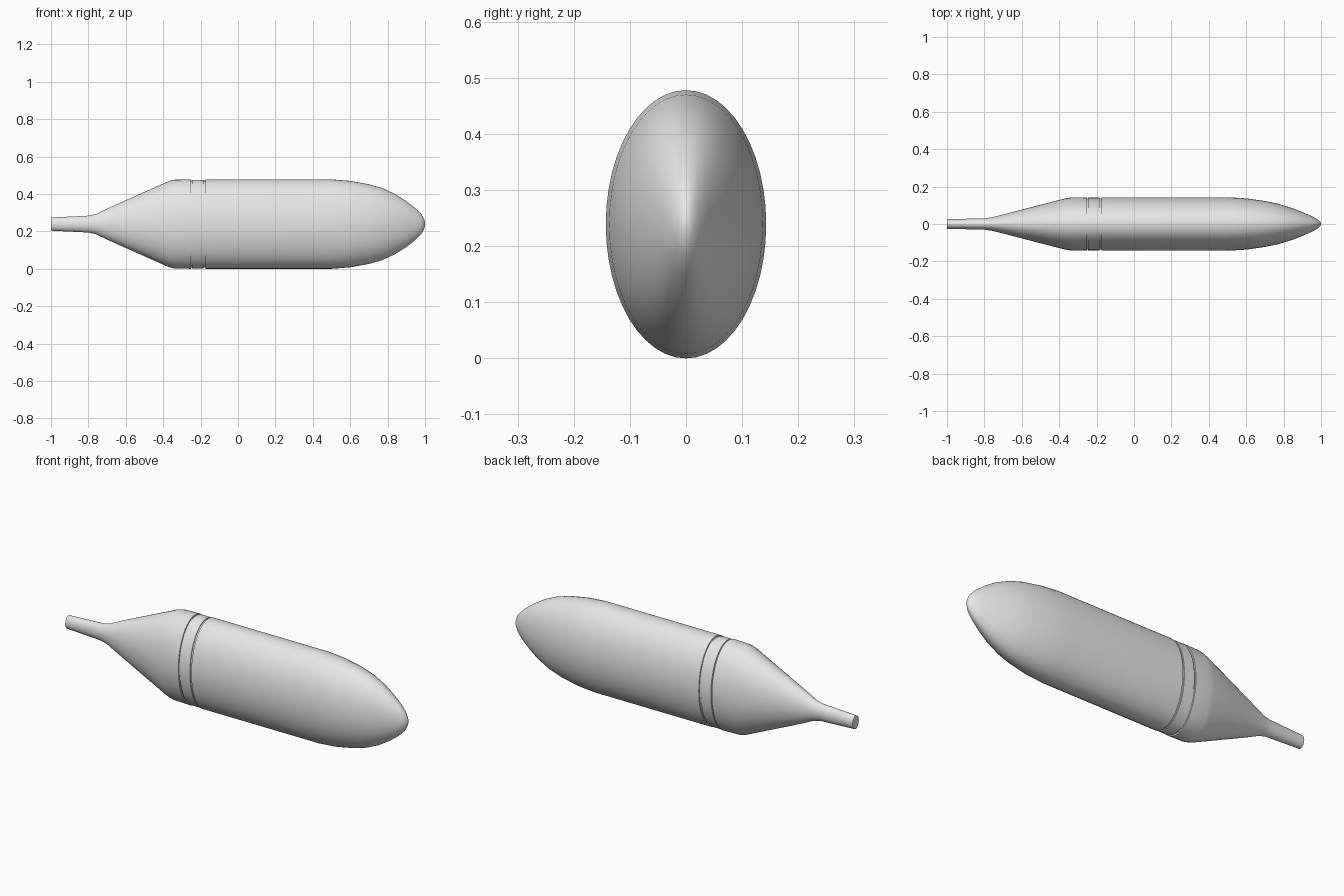
import bpy, bmesh, math

default = bpy.data.objects.get("Cube")
if default:
    bpy.data.objects.remove(default, do_unlink=True)

# One plain grey for the whole model
grey = bpy.data.materials.new("plain_grey")
grey.use_nodes = True
colour = (0.8, 0.8, 0.8, 1)
grey.diffuse_color = colour
grey.node_tree.nodes["Principled BSDF"].inputs["Base Color"].default_value = colour

SIDES = 48
HALF_HEIGHT, HALF_WIDTH = 0.239, 0.143


def loft(name, sections):
    """Join elliptical sections (x, half width, half height) along x."""
    bm = bmesh.new()
    rings = []
    for x, w, h in sections:
        ring = []
        for i in range(SIDES):
            a = math.tau * i / SIDES
            ring.append(bm.verts.new((x, w * math.cos(a), HALF_HEIGHT + h * math.sin(a))))
        rings.append(ring)
    for a, b in zip(rings, rings[1:]):
        for i in range(SIDES):
            j = (i + 1) % SIDES
            bm.faces.new((a[i], a[j], b[j], b[i]))
    bm.faces.new(rings[0])
    bm.faces.new(rings[-1])
    bmesh.ops.recalc_face_normals(bm, faces=bm.faces)
    mesh = bpy.data.meshes.new(name)
    bm.to_mesh(mesh)
    bm.free()
    mesh.materials.append(grey)
    obj = bpy.data.objects.new(name, mesh)
    bpy.context.collection.objects.link(obj)
    bpy.ops.object.select_all(action="DESELECT")
    obj.select_set(True)
    bpy.context.view_layer.objects.active = obj
    bpy.ops.object.shade_smooth_by_angle(angle=math.radians(35))
    return obj


def full(x, inset=0.0):
    """Full-size section, optionally inset to form a groove."""
    return (x, HALF_WIDTH - inset, HALF_HEIGHT - inset)


# Narrow stem flaring into the tail cone
loft("tail_cone", [
    (-1.0, 0.026, 0.035), (-0.8, 0.03, 0.045), (-0.76, 0.036, 0.054),
    (-0.68, 0.056, 0.092), (-0.5, 0.103, 0.172),
    (-0.37, 0.136, 0.23), (-0.34, 0.141, 0.237), full(-0.252),
])

# Collar between two shallow grooves
loft("front_groove", [full(-0.187, 0.007), full(-0.173, 0.007)])
loft("rear_groove", [full(-0.254, 0.007), full(-0.243, 0.007)])
loft("collar", [full(-0.245, 0.002), full(-0.185, 0.002)])

# Straight hull running into a flattened, rounded nose
loft("hull_and_nose", [
    full(-0.175), full(0.5),
    (0.6, 0.137, 0.231), (0.7, 0.123, 0.213), (0.77, 0.108, 0.193),
    (0.84, 0.087, 0.161), (0.9, 0.064, 0.123), (0.95, 0.042, 0.084),
    (0.98, 0.026, 0.053), (0.995, 0.013, 0.027), (1.0, 0.004, 0.008),
])
